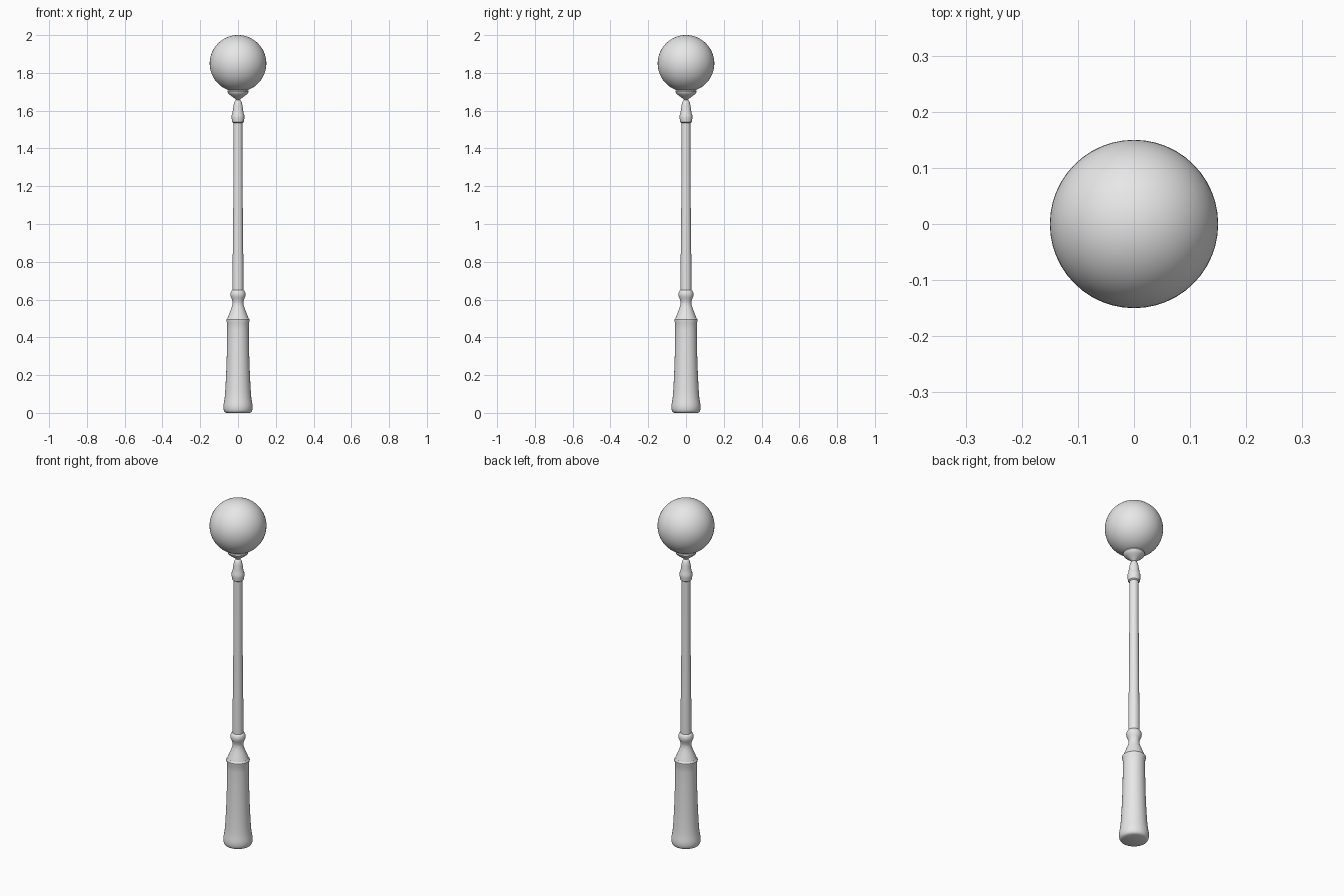
import bpy, bmesh, math

SEG = 48
grey = bpy.data.materials.new("light grey")
grey.diffuse_color = (0.8, 0.8, 0.8, 1)


def lathe(name, profile, angle=35):
    """Revolve (radius, height) points around z, with capped ends."""
    bm = bmesh.new()
    rings = []
    for r, z in profile:
        rings.append([bm.verts.new((r * math.cos(2 * math.pi * i / SEG),
                                    r * math.sin(2 * math.pi * i / SEG), z))
                      for i in range(SEG)])
    for a, b in zip(rings, rings[1:]):
        for i in range(SEG):
            j = (i + 1) % SEG
            bm.faces.new((a[i], a[j], b[j], b[i]))
    bm.faces.new(rings[0][::-1])
    bm.faces.new(rings[-1])
    finish(name, bm, angle)


def finish(name, bm, angle):
    mesh = bpy.data.meshes.new(name)
    bm.to_mesh(mesh)
    bm.free()
    mesh.materials.append(grey)
    ob = bpy.data.objects.new(name, mesh)
    bpy.context.collection.objects.link(ob)
    bpy.ops.object.select_all(action='DESELECT')
    ob.select_set(True)
    bpy.context.view_layer.objects.active = ob
    bpy.ops.object.shade_smooth_by_angle(angle=math.radians(angle))


# Flared pedestal with rounded foot and top lip
lathe("base", [(0.062, 0.0), (0.070, 0.004), (0.075, 0.012), (0.077, 0.025),
               (0.077, 0.042), (0.074, 0.058), (0.070, 0.085), (0.067, 0.125),
               (0.063, 0.20), (0.060, 0.28), (0.058, 0.37), (0.057, 0.44),
               (0.058, 0.475), (0.062, 0.488), (0.062, 0.494), (0.056, 0.502)])

# Concave neck and bulging collar
lathe("neck_collar", [(0.057, 0.498), (0.052, 0.512), (0.042, 0.536), (0.033, 0.560),
                      (0.028, 0.578), (0.029, 0.592), (0.034, 0.606), (0.039, 0.618),
                      (0.040, 0.628), (0.038, 0.640), (0.033, 0.648), (0.026, 0.651)])

# Slender tapering pole
lathe("pole", [(0.029, 0.64), (0.029, 0.78), (0.027, 0.88), (0.025, 1.10),
               (0.024, 1.35), (0.024, 1.55)])

# Turned cap on the pole
lathe("pole_cap", [(0.024, 1.535), (0.031, 1.540), (0.032, 1.548), (0.034, 1.562),
                   (0.034, 1.576), (0.029, 1.588), (0.027, 1.605), (0.023, 1.630),
                   (0.020, 1.645), (0.015, 1.653), (0.009, 1.658), (0.009, 1.668)])

# Cup holding the globe
lathe("globe_cup", [(0.009, 1.657), (0.016, 1.663), (0.030, 1.674), (0.044, 1.684),
                    (0.053, 1.693), (0.056, 1.701), (0.054, 1.707), (0.045, 1.711)])

# Globe lamp
bm = bmesh.new()
bmesh.ops.create_uvsphere(bm, u_segments=48, v_segments=32, radius=0.15)
bmesh.ops.translate(bm, verts=bm.verts, vec=(0, 0, 1.85))
finish("globe", bm, 60)
